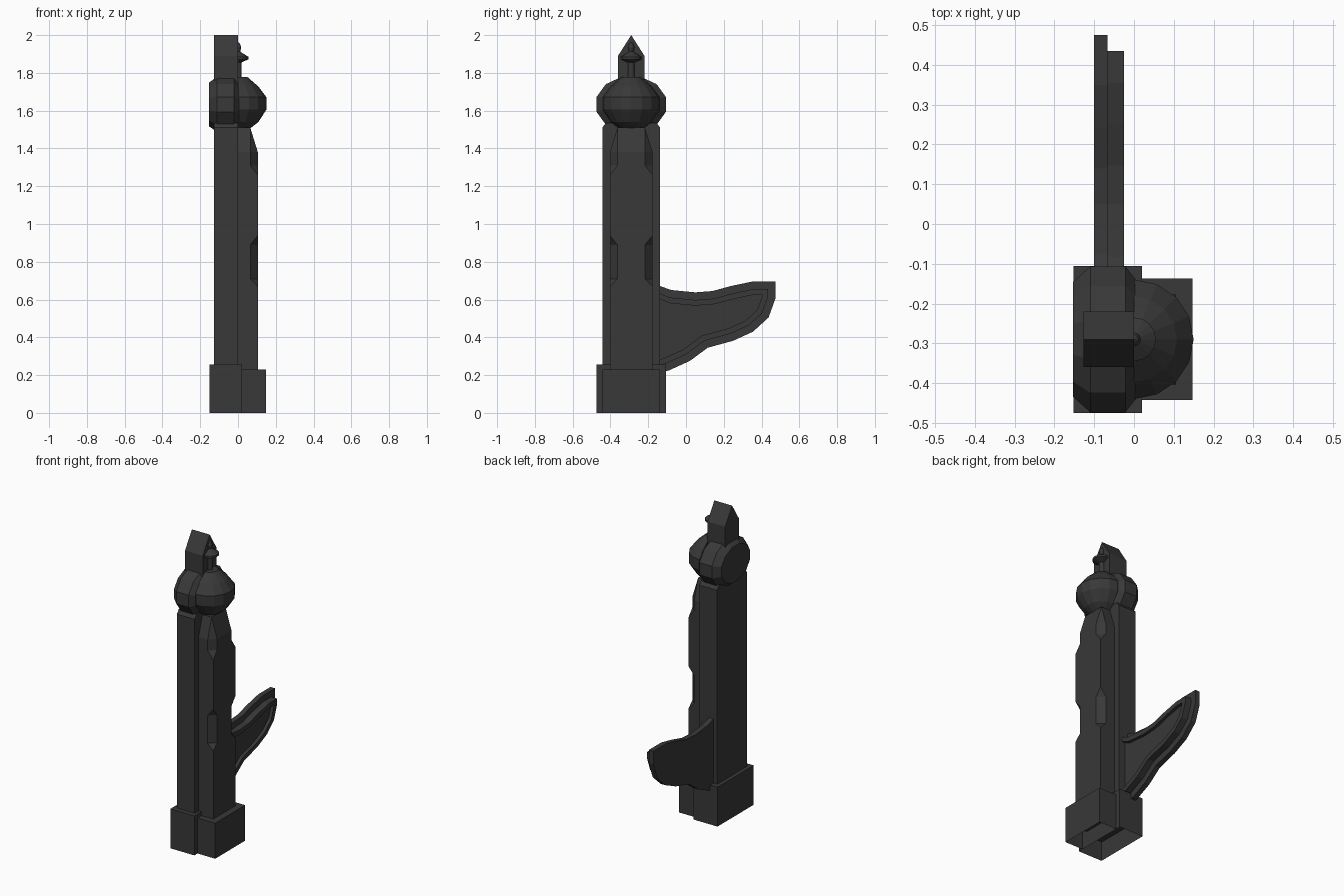
import bpy, bmesh
from math import pi, cos, sin
from mathutils import Vector

if "Cube" in bpy.data.objects:
    bpy.data.objects.remove(bpy.data.objects["Cube"])

CY = -0.29  # depth centre of the post
mat = bpy.data.materials.new("dark_grey")
mat.diffuse_color = (0.04, 0.04, 0.04, 1)
mat.use_nodes = True
mat.node_tree.nodes["Principled BSDF"].inputs["Base Color"].default_value = mat.diffuse_color


def finish(name, bm):
    bmesh.ops.remove_doubles(bm, verts=bm.verts, dist=1e-5)
    bmesh.ops.recalc_face_normals(bm, faces=bm.faces)
    mesh = bpy.data.meshes.new(name)
    bm.to_mesh(mesh)
    bm.free()
    mesh.materials.append(mat)
    obj = bpy.data.objects.new(name, mesh)
    bpy.context.collection.objects.link(obj)
    return obj


def loft(name, sections, start=True, end=True):
    """Skin a stack of closed sections, with optional caps."""
    bm = bmesh.new()
    rings = [[bm.verts.new(p) for p in s] for s in sections]
    n = len(rings[0])
    for a, b in zip(rings, rings[1:]):
        for i in range(n):
            j = (i + 1) % n
            bm.faces.new((a[i], a[j], b[j], b[i]))
    if start:
        bm.faces.new(rings[0][::-1])
    if end:
        bm.faces.new(rings[-1])
    bmesh.ops.dissolve_degenerate(bm, dist=1e-5, edges=bm.edges)
    return finish(name, bm)


def rect(x0, x1, half, z):
    return [(x0, CY - half, z), (x1, CY - half, z), (x1, CY + half, z), (x0, CY + half, z)]


def half_lathe(name, profile, steps):
    """Revolve (radius, z) half a turn around the post axis, facing +x."""
    sections = [[(r * cos(-pi / 2 + pi * i / steps), CY + r * sin(-pi / 2 + pi * i / steps), z)
                 for i in range(steps + 1)] for r, z in profile]
    return loft(name, sections)


# Base blocks, open underneath
loft("base_back", [rect(-0.152, 0.02, 0.185, z) for z in (0, 0.255)], start=False)
loft("base_front", [rect(0.02, 0.147, 0.153, z) for z in (0, 0.23)], start=False)

# Back slab with a small bevelled top
loft("back_slab", [rect(-0.127, 0, 0.153, 0.1), rect(-0.127, 0, 0.153, 1.51),
                   rect(-0.127, 0, 0.135, 1.535)])


# Front post with stopped corner chamfers and a tapered top
def post_section(z, x, w, c):
    return [(-0.01, CY - w, z), (x - c, CY - w, z), (x, CY - w + c, z),
            (x, CY + w - c, z), (x - c, CY + w, z), (-0.01, CY + w, z)]


levels = [(0.1, 0), (0.67, 0), (0.71, 0.04), (0.89, 0.04), (0.94, 0),
          (1.26, 0), (1.31, 0.04), (1.38, 0.04)]
loft("front_post", [post_section(z, 0.105, 0.113, c) for z, c in levels]
     + [post_section(1.51, 0.065, 0.073, 0)])


# Twelve-sided flattened drum behind the ball
def drum_ring(x, r):
    return [(x, CY + r * cos(pi / 12 + pi * i / 6), 1.633 + 0.8 * r * sin(pi / 12 + pi * i / 6))
            for i in range(12)]


loft("back_drum", [drum_ring(x, r) for x, r in
                   ((-0.153, 0.15), (-0.11, 0.19), (-0.022, 0.19), (0.005, 0.155))])

# Half ball and finial on the front
half_lathe("ball", [(0.063, 1.505), (0.108, 1.54), (0.15, 1.605), (0.15, 1.672),
                    (0.108, 1.728), (0.05, 1.778)], 8)
half_lathe("finial", [(0.018, 1.77), (0.018, 1.855), (0.055, 1.872), (0.055, 1.885),
                      (0.012, 1.912), (0.017, 1.935), (0.010, 1.955), (0.001, 1.962)], 8)

# Gabled block on top
loft("gable_block", [[(x, CY - 0.07, 1.72), (x, CY + 0.07, 1.72), (x, CY + 0.07, 1.89),
                      (x, CY, 2.0), (x, CY - 0.07, 1.89)] for x in (-0.127, 0)])

# Curved side bracket: stepped moulding around a sunken panel
ROOT = -0.15
outline = [Vector(p) for p in (
    (ROOT, 0.675), (-0.075, 0.65), (0.05, 0.638), (0.14, 0.645), (0.24, 0.672),
    (0.35, 0.695), (0.475, 0.695), (0.475, 0.61), (0.437, 0.505), (0.355, 0.43),
    (0.25, 0.382), (0.115, 0.345), (0.02, 0.275), (-0.09, 0.225), (ROOT, 0.21))]


def inset(points, d):
    normals = []
    for a, b in zip(points, points[1:]):
        t = (b - a).normalized()
        normals.append(Vector((t.y, -t.x)))
    result = []
    for i, p in enumerate(points):
        n0, n1 = normals[max(i - 1, 0)], normals[min(i, len(normals) - 1)]
        q = p + (n0 + n1) * d / (1 + n0.dot(n1))
        if i in (0, len(points) - 1):
            q.x = ROOT
        result.append(q)
    return result


steps = [(-0.1, 0), (-0.067, 0), (-0.067, 0.04), (-0.025, 0.04), (-0.025, 0.07), (-0.045, 0.07)]
loft("side_bracket", [[(x, p.x, p.y) for p in inset(outline, d)] for x, d in steps])
